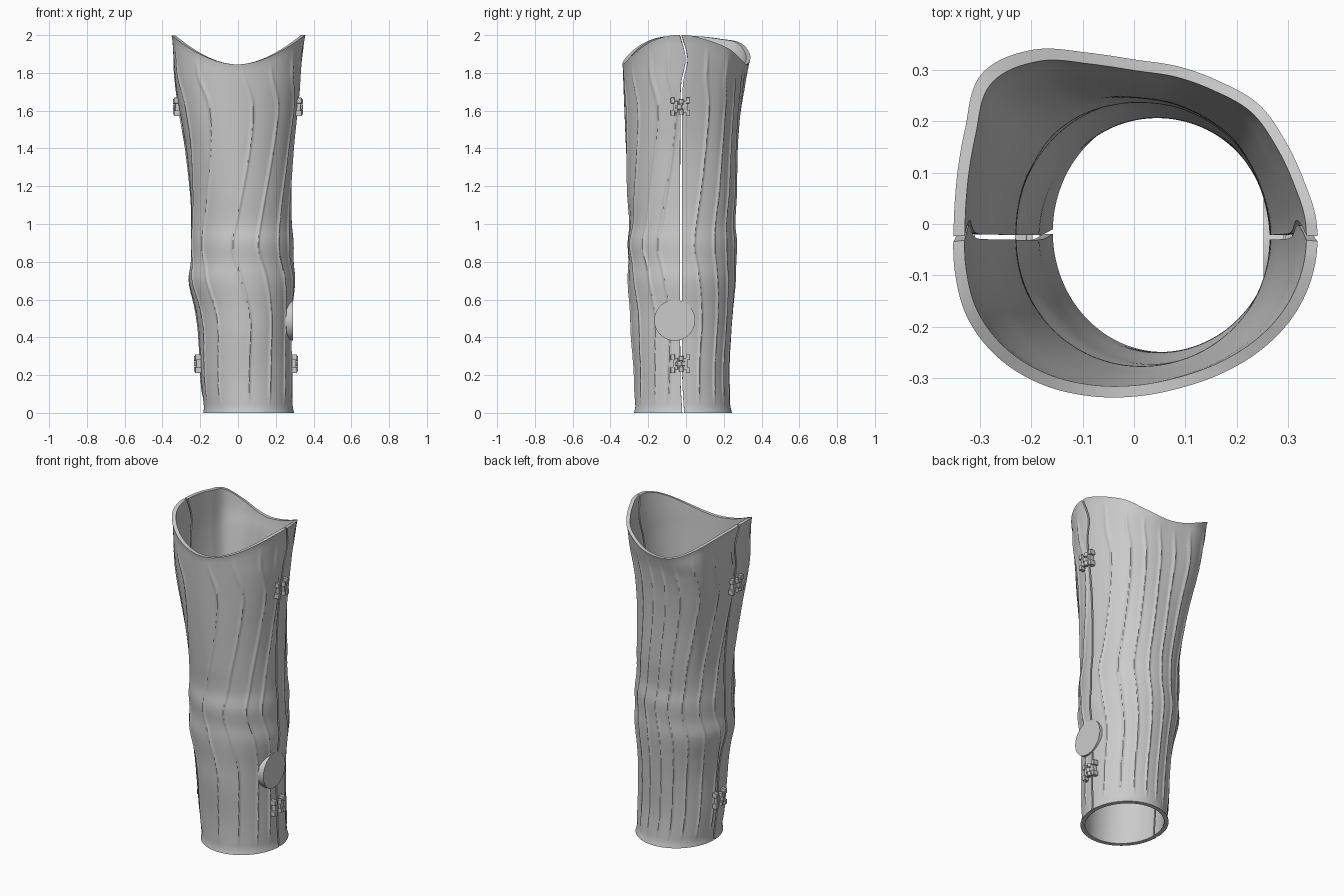
import bpy, bmesh
from math import sin, cos, pi, exp, radians, asin

if "Cube" in bpy.data.objects:
    bpy.data.objects.remove(bpy.data.objects["Cube"])

# Side outlines read against height
ZS = [0, .2, .42, .55, .7, .8, .9, 1.0, 1.15, 1.4, 1.6, 1.75, 1.85, 2.0]
XMIN = [-.177, -.197, -.207, -.225, -.26, -.25, -.25, -.248, -.25, -.275, -.309, -.33, -.338, -.348]
XMAX = [.29, .288, .283, .288, .303, .295, .295, .286, .284, .293, .313, .33, .34, .358]
YMIN = [-.268, -.27, -.288, -.293, -.303, -.301, -.307, -.296, -.306, -.32, -.329, -.335, -.338, -.342]
YMAX = [.237, .225, .235, .245, .258, .26, .265, .256, .265, .27, .284, .305, .328, .345]
# Top rim shape as radii every 15 degrees (bottom is an ellipse)
RIM = [.985, .952, .951, .971, .955, .957, .97, 1.04, 1.159, 1.205, 1.085, 1.018,
       1.0, 1.03, 1.07, 1.076, 1.052, 1.015, .985, .97, .98, 1.0, 1.012, 1.005]
# Wavy ribs: shared sideways drift and start angles
WZ = [0, .3, .5, .73, .88, 1.05, 1.4, 1.63, 1.8, 2.0]
WX = [.02, .04, .05, .01, -.03, 0, .07, .085, .04, .03]
RIBS = [-160, -134, -94, -66, -40, -21, 17, 40, 58, 76, 93, 109, 126, 146, 167]
# Split line
SZ = [0, .2, 1.6, 1.75, 1.87, 2.0]
SY = [-.015, -.025, -.025, -.02, .003, -.03]
WALL = .019


def curve(xs, ys, x):
    """Smooth interpolation through points."""
    n = len(xs)
    x = min(max(x, xs[0]), xs[-1])
    i = 0
    while i < n - 2 and x > xs[i + 1]:
        i += 1

    def slope(k):
        a, b = max(k - 1, 0), min(k + 1, n - 1)
        return (ys[b] - ys[a]) / (xs[b] - xs[a])
    h = xs[i + 1] - xs[i]
    t = (x - xs[i]) / h
    return ((2*t**3 - 3*t*t + 1) * ys[i] + (t**3 - 2*t*t + t) * h * slope(i)
            + (3*t*t - 2*t**3) * ys[i + 1] + (t**3 - t*t) * h * slope(i + 1))


def rim_radius(a):
    f = (a / (2 * pi) * 24) % 24
    i = int(f)
    t = f - i
    p = [RIM[(i + k) % 24] for k in (-1, 0, 1, 2)]
    return p[1] + .5*t*(p[2]-p[0] + t*(2*p[0]-5*p[1]+4*p[2]-p[3] + t*(3*(p[1]-p[2])+p[3]-p[0])))


def section(z):
    x0, x1, y0, y1 = (curve(ZS, c, z) for c in (XMIN, XMAX, YMIN, YMAX))
    return (x0 + x1) / 2, (y0 + y1) / 2, (x1 - x0) / 2, (y1 - y0) / 2


def surf(a, z, off=0.0):
    cx, cy, hx, hy = section(z)
    t = min(max((z - .7) / 1.15, 0), 1)
    t = t * t * (3 - 2 * t)
    r = 1 + t * (rim_radius(a) - 1)
    return cx + (hx + off) * r * cos(a), cy + (hy + off) * r * sin(a), z


def relief(a, z, top):
    """Ribs plus beads at the two rims."""
    h = .007 * exp(-(z / .018) ** 2) + .003 * exp(-((top - z) / .015) ** 2)
    fade = min(1, max(0, (z - .04) / .08)) * min(1, max(0, (top - .03 - z) / .12))
    drift = curve(WZ, WX, z)
    for b in RIBS:
        b = radians(b)
        amp = .75 - .3 * sin(b)
        d = (a - b - amp * drift / .28 + pi) % (2 * pi) - pi
        d *= .28
        if abs(d) < .03:
            h += .007 * fade * exp(-(d / (.009 if d < 0 else .006)) ** 2)
    return h


def finish(bm, name, angle=40):
    bmesh.ops.recalc_face_normals(bm, faces=bm.faces)
    me = bpy.data.meshes.new(name)
    bm.to_mesh(me)
    bm.free()
    ob = bpy.data.objects.new(name, me)
    bpy.context.collection.objects.link(ob)
    bpy.ops.object.select_all(action='DESELECT')
    ob.select_set(True)
    bpy.context.view_layer.objects.active = ob
    bpy.ops.object.shade_smooth_by_angle(angle=radians(angle))
    return ob


def shell(name, front, nu=170, nv=110):
    bm = bmesh.new()
    outer, inner = [], []
    for j in range(nv + 1):
        v = j / nv
        zs = v * 1.995
        _, cy, _, hy = section(zs)
        s = asin((curve(SZ, SY, zs) + (-.005 if front else .005) - cy) / hy)
        a0, a1 = (pi - s, 2 * pi + s) if front else (s, pi - s)
        ro, ri = [], []
        for i in range(nu + 1):
            a = a0 + (a1 - a0) * i / nu
            top = 1.845 + .155 * min(1, abs(surf(a, 2)[0]) / .352) ** 1.9
            z = v * top
            ro.append(bm.verts.new(surf(a, z, relief(a, z, top))))
            ri.append(bm.verts.new(surf(a, z, -WALL)))
        outer.append(ro)
        inner.append(ri)
    for j in range(nv):
        for i in range(nu):
            for g in (outer, inner):
                bm.faces.new((g[j][i], g[j][i+1], g[j+1][i+1], g[j+1][i]))
        for i in (0, nu):
            bm.faces.new((outer[j][i], outer[j+1][i], inner[j+1][i], inner[j][i]))
    for j in (0, nv):
        for i in range(nu):
            bm.faces.new((outer[j][i], outer[j][i+1], inner[j][i+1], inner[j][i]))
    return finish(bm, name)


def box(bm, c, s):
    vs = bmesh.ops.create_cube(bm, size=1)['verts']
    bmesh.ops.scale(bm, vec=s, verts=vs)
    bmesh.ops.translate(bm, vec=c, verts=vs)


def clip(name, side, z):
    """Hinged clip bridging the split line."""
    x = surf(0 if side > 0 else pi, z)[0]
    y = -.03
    bm = bmesh.new()
    for sy in (-1, 1):
        box(bm, (x + side * .006, y + sy * .026, z), (.03, .026, .062))
        for sz in (-1, 1):
            box(bm, (x + side * .010, y + sy * .040, z + sz * .034), (.034, .022, .030))
    box(bm, (x + side * .010, y, z), (.026, .05, .022))
    for sz in (-1, 0, 1):
        vs = bmesh.ops.create_cone(bm, cap_ends=True, segments=20, radius1=.012, radius2=.012,
                                   depth=.026)['verts']
        bmesh.ops.translate(bm, vec=(x + side * .020, y + (.004 if sz else -.004), z + sz * .028), verts=vs)
    ob = finish(bm, name, 30)
    bev = ob.modifiers.new("soft_edges", 'BEVEL')
    bev.width = .002
    bev.segments = 2


# Front and back shells
shell("front_shell", True)
shell("back_shell", False)

# Clips, upper and lower on both sides
for side, word in ((1, "right"), (-1, "left")):
    clip("upper_clip_" + word, side, 1.62)
    clip("lower_clip_" + word, side, .26)

# Flat round badge on the right side
bpy.ops.mesh.primitive_cylinder_add(vertices=64, radius=.108, depth=.04,
                                    location=(.272, -.06, .49), rotation=(0, pi / 2, 0))
disc = bpy.context.object
disc.name = "side_disc"
bpy.ops.object.shade_smooth_by_angle(angle=radians(30))
